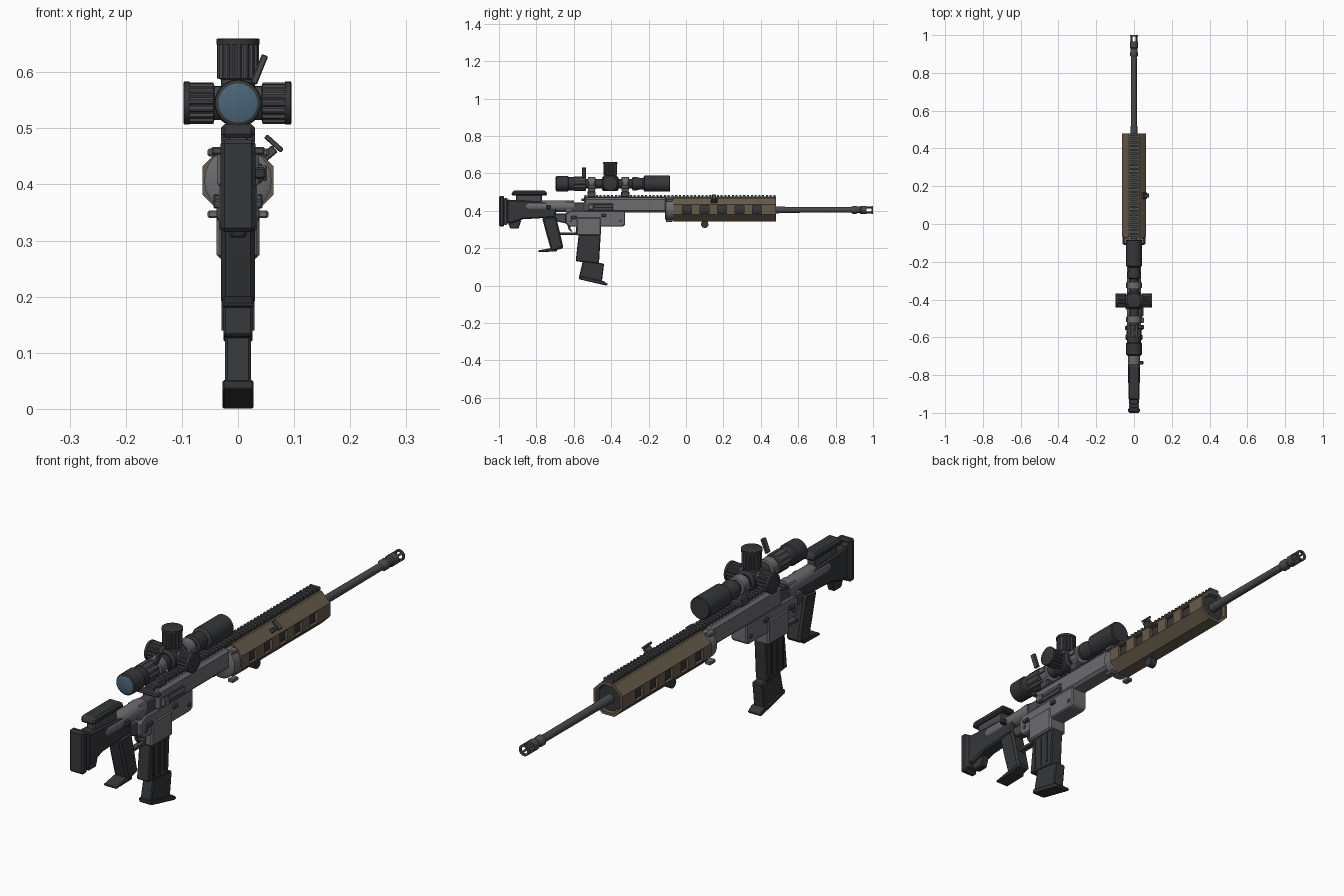
import bpy, bmesh
from math import sin, cos, pi, radians
from mathutils import Vector, Matrix


def material(name, r, g, b):
    m = bpy.data.materials.new(name)
    m.diffuse_color = (r, g, b, 1)
    return m


BLACK = material("black_polymer", 0.035, 0.037, 0.04)
STEEL = material("dark_steel", 0.065, 0.067, 0.072)
GREY = material("grey_alloy", 0.15, 0.15, 0.16)
TAN = material("tan", 0.135, 0.105, 0.068)
GLASS = material("glass", 0.07, 0.13, 0.19)


def finish(name, bm, mat, bevel=0, smooth=False):
    bmesh.ops.recalc_face_normals(bm, faces=bm.faces)
    me = bpy.data.meshes.new(name)
    bm.to_mesh(me)
    bm.free()
    me.materials.append(mat)
    if smooth:
        me.shade_smooth()
        me.set_sharp_from_angle(angle=radians(32))
    ob = bpy.data.objects.new(name, me)
    bpy.context.collection.objects.link(ob)
    if bevel:
        m = ob.modifiers.new("Bevel", 'BEVEL')
        m.width, m.segments, m.limit_method = bevel, 1, 'ANGLE'
    return ob


def add_box(bm, c, s, rot=0):
    mat = Matrix.Translation(c) @ Matrix.Rotation(rot, 4, 'Y') @ Matrix.Diagonal((*s, 1))
    bmesh.ops.create_cube(bm, size=1, matrix=mat)


def boxes(name, items, mat, bevel=0):
    bm = bmesh.new()
    for it in items:
        add_box(bm, *it)
    return finish(name, bm, mat, bevel)


def slab(name, x, y0, y1, z0, z1, mat, bevel=0.004):
    """Box of half width x, centred on the middle plane."""
    return boxes(name, [((0, (y0 + y1) / 2, (z0 + z1) / 2), (2 * x, y1 - y0, z1 - z0))], mat, bevel)


def profile(name, pts, x, mat, bevel=0.004):
    """Side outline of (y, z) points extruded across x."""
    bm = bmesh.new()
    f = bm.faces.new([bm.verts.new((-x, y, z)) for y, z in pts])
    r = bmesh.ops.extrude_face_region(bm, geom=[f])
    bmesh.ops.translate(bm, vec=(2 * x, 0, 0), verts=[v for v in r["geom"] if isinstance(v, bmesh.types.BMVert)])
    return finish(name, bm, mat, bevel)


def lathe(name, pts, mat, origin=(0, 0, 0), axis=(0, 1, 0), n=32, ribbed=(), turn=0, closed=False):
    """Revolve (distance, radius) points; ring indices in ribbed get grooves."""
    bm = bmesh.new()
    m = Matrix.Translation(origin) @ Vector(axis).to_track_quat('Z', 'Y').to_matrix().to_4x4()
    rings = []
    for k, (d, r) in enumerate(pts):
        ring = []
        for i in range(n):
            q = r * (0.9 if k in ribbed and i % 4 >= 2 else 1)
            a = 2 * pi * (i + turn) / n
            ring.append(bm.verts.new(m @ Vector((q * cos(a), q * sin(a), d))))
        rings.append(ring)
    pairs = list(zip(rings, rings[1:])) + ([(rings[-1], rings[0])] if closed else [])
    for a, b in pairs:
        for i in range(n):
            j = (i + 1) % n
            bm.faces.new((a[i], a[j], b[j], b[i]))
    if not closed:
        bm.faces.new(rings[0])
        bm.faces.new(rings[-1])
    return finish(name, bm, mat, smooth=n > 8)


# Stock
slab("butt_pad", 0.031, -1.0, -0.972, 0.315, 0.48, BLACK, 0.007)
slab("butt_plate", 0.027, -0.974, -0.955, 0.325, 0.468, STEEL)
profile("stock", [(-0.958, 0.335), (-0.93, 0.335), (-0.87, 0.355), (-0.7, 0.365), (-0.69, 0.41),
                  (-0.72, 0.445), (-0.958, 0.46)], 0.027, BLACK, 0.006)
lathe("buffer_tube", [(-0.86, 0.026), (-0.84, 0.031), (-0.6, 0.031)], GREY, (0, 0, 0.425), n=24)
profile("cheek_rest", [(-0.935, 0.483), (-0.925, 0.508), (-0.75, 0.508), (-0.74, 0.483)], 0.03, BLACK, 0.007)
slab("cheek_rest_post", 0.018, -0.91, -0.77, 0.44, 0.49, STEEL)
profile("stock_hook", [(-0.955, 0.345), (-0.94, 0.305), (-0.895, 0.305), (-0.88, 0.35)], 0.015, BLACK)
boxes("stock_button", [((0.034, -0.735, 0.42), (0.03, 0.02, 0.02))], BLACK, 0.003)

# Grip and trigger
profile("grip", [(-0.77, 0.365), (-0.695, 0.37), (-0.675, 0.29), (-0.655, 0.2), (-0.72, 0.183),
                 (-0.745, 0.27)], 0.03, BLACK, 0.008)
profile("grip_foot", [(-0.79, 0.18), (-0.79, 0.188), (-0.725, 0.2), (-0.69, 0.196), (-0.69, 0.182)], 0.028, BLACK, 0.003)
profile("trigger_guard", [(-0.68, 0.272), (-0.575, 0.272), (-0.575, 0.33), (-0.585, 0.33), (-0.59, 0.284),
                          (-0.68, 0.284)], 0.012, STEEL, 0.002)
profile("trigger", [(-0.635, 0.33), (-0.62, 0.33), (-0.617, 0.305), (-0.607, 0.29), (-0.617, 0.29), (-0.63, 0.305)],
        0.006, STEEL, 0.001)
profile("grip_bridge", [(-0.72, 0.35), (-0.72, 0.385), (-0.63, 0.385), (-0.63, 0.33)], 0.018, STEEL)

# Receiver
profile("lower_receiver", [(-0.645, 0.335), (-0.645, 0.385), (-0.62, 0.4), (-0.325, 0.4), (-0.325, 0.325),
                           (-0.34, 0.315), (-0.625, 0.315)], 0.034, GREY, 0.005)
slab("magazine_well", 0.038, -0.585, -0.455, 0.268, 0.365, GREY, 0.006)
profile("upper_receiver", [(-0.545, 0.39), (-0.545, 0.472), (-0.1, 0.472), (-0.1, 0.39)], 0.037, GREY, 0.011)
slab("receiver_rear", 0.024, -0.61, -0.54, 0.39, 0.445, STEEL)
slab("rear_hump", 0.026, -0.645, -0.605, 0.39, 0.45, GREY)
boxes("ejection_port", [((0.036, -0.455, 0.42), (0.014, 0.13, 0.036))], STEEL, 0.003)
boxes("port_cover", [((0.04, -0.44, 0.425), (0.018, 0.1, 0.014)), ((0.042, -0.51, 0.42), (0.02, 0.03, 0.028))], GREY, 0.003)
boxes("charging_handle", [((0, -0.55, 0.46), (0.095, 0.02, 0.014))], STEEL, 0.003)
boxes("side_controls", [((s * 0.036, y, z), (0.016, w, 0.016)) for s in (-1, 1)
                        for y, z, w in ((-0.6, 0.365, 0.03), (-0.44, 0.375, 0.025))], STEEL, 0.003)
for s in (-1, 1):
    for y in (-0.615, -0.35):
        lathe("receiver_pin", [(0.03, 0.009), (0.037, 0.009)], STEEL, (0, y, 0.345), (s, 0, 0), n=12)

# Magazine
profile("magazine", [(-0.572, 0.29), (-0.455, 0.29), (-0.465, 0.118), (-0.59, 0.13)], 0.026, BLACK)
profile("magazine_lower", [(-0.552, 0.132), (-0.438, 0.118), (-0.45, 0.018), (-0.573, 0.04)], 0.023, BLACK)
profile("magazine_base", [(-0.573, 0.052), (-0.572, 0.034), (-0.425, 0.0), (-0.418, 0.008), (-0.44, 0.024)],
        0.028, BLACK, 0.003)
boxes("magazine_ribs", [((s * 0.026, -0.525 + dy, 0.2), (0.006, 0.008, 0.12)) for s in (-1, 1)
                        for dy in (-0.035, 0, 0.035)], BLACK)

# Handguard: hollow octagon with side windows over a dark liner
AXIS = (0, 0, 0.407)
guard = lathe("handguard", [(-0.067, 0.068), (0.48, 0.068), (0.48, 0.056), (-0.067, 0.056)], TAN, AXIS,
              n=8, turn=0.5, closed=True)
cutter = boxes("window_cutter", [((0, 0.005 + 0.0935 * i, 0.407), (0.3, 0.047, 0.043)) for i in range(5)], TAN)
cutter.hide_render = True
cutter.hide_viewport = True
b = guard.modifiers.new("Windows", 'BOOLEAN')
b.object, b.solver = cutter, 'EXACT'
lathe("handguard_liner", [(-0.06, 0.049), (0.468, 0.049)], BLACK, AXIS, n=24)
lathe("barrel_nut", [(-0.112, 0.05), (-0.106, 0.06), (-0.068, 0.06), (-0.062, 0.056)], GREY, AXIS, n=24)
boxes("nut_lugs", [((sx * 0.042, -0.09, 0.402 + sz * 0.055), (0.024, 0.035, 0.014)) for sx in (-1, 1)
                   for sz in (-1, 1)], GREY, 0.003)

# Top rail with teeth
slab("rail_base", 0.017, -0.545, 0.48, 0.462, 0.476, STEEL, 0)
boxes("rail_teeth", [((0, -0.537 + 0.0202 * i, 0.479), (0.042, 0.011, 0.012)) for i in range(51)], STEEL)

# Handguard accessories
boxes("side_lug", [((0.055, 0.15, 0.455), (0.028, 0.035, 0.016), radians(-40)),
                   ((0.064, 0.15, 0.473), (0.04, 0.022, 0.009), radians(42))], STEEL, 0.002)
lathe("lower_stud", [(0, 0.012), (0.02, 0.012), (0.03, 0.018)], BLACK, (0, 0.1, 0.325), (0, 0, 1), n=16)
lathe("stud_loop", [(-0.014, 0.02), (0.014, 0.02)], BLACK, (0, 0.1, 0.328), (1, 0, 0), n=16)

# Barrel and muzzle device
B = (0, 0, 0.405)
lathe("barrel", [(0.4, 0.019), (0.5, 0.018), (0.56, 0.0155), (0.9, 0.0145)], STEEL, B)
lathe("muzzle_collar", [(0.88, 0.014), (0.892, 0.021), (0.91, 0.021), (0.915, 0.018), (0.93, 0.018),
                        (0.935, 0.022), (0.965, 0.022)], STEEL, B)
lathe("muzzle_ring", [(0.992, 0.022), (1.0, 0.022), (1.0, 0.014), (0.992, 0.014)], STEEL, B, closed=True)
boxes("muzzle_prongs", [((0.018 * cos(a), 0.979, 0.405 + 0.018 * sin(a)), (0.007, 0.034, 0.008), -a)
                        for a in [pi / 4 + i * pi / 2 for i in range(4)]], STEEL)

# Scope
S = (0, 0, 0.545)
lathe("scope_body", [(-0.695, 0.036), (-0.692, 0.041), (-0.632, 0.042), (-0.628, 0.037), (-0.57, 0.034), (-0.54, 0.026),
                     (-0.29, 0.026), (-0.285, 0.037), (-0.27, 0.037), (-0.24, 0.03), (-0.23, 0.03), (-0.222, 0.043),
                     (-0.088, 0.043), (-0.085, 0.04)], BLACK, S, n=40)
lathe("eyepiece_lens", [(-0.698, 0.033), (-0.697, 0.035), (-0.69, 0.035)], GLASS, S)
lathe("zoom_ring", [(-0.6, 0.037), (-0.597, 0.039), (-0.538, 0.039), (-0.535, 0.035)], STEEL, S, n=48, ribbed=(1, 2))
boxes("zoom_lever", [((0.038, -0.545, 0.605), (0.012, 0.022, 0.055), radians(22))], STEEL, 0.002)
lathe("turret_housing", [(-0.45, 0.03), (-0.442, 0.04), (-0.368, 0.04), (-0.36, 0.03)], BLACK, S, n=24)
for label, d, h in (("top", (0, 0, 1), 0.115), ("left", (-1, 0, 0), 0.097), ("right", (1, 0, 0), 0.095)):
    lathe(label + "_turret", [(0.02, 0.03), (0.042, 0.03), (0.044, 0.037), (h - 0.01, 0.037), (h - 0.009, 0.038),
                              (h - 0.002, 0.038), (h, 0.034)], STEEL, (0, -0.405, 0.545), d, n=64, ribbed=(2, 3))
    lathe(label + "_turret_cap", [(h - 0.011, 0.0383), (h - 0.001, 0.0383), (h + 0.0005, 0.035)], BLACK,
          (0, -0.405, 0.545), d)

# Scope mounts
for label, y in (("rear", -0.505), ("front", -0.325)):
    lathe(label + "_mount_ring", [(y - 0.02, 0.033), (y - 0.018, 0.036), (y + 0.018, 0.036), (y + 0.02, 0.033)], GREY, S, n=24)
    slab(label + "_mount_foot", 0.03, y - 0.022, y + 0.022, 0.472, 0.505, STEEL, 0.004)
    slab(label + "_mount_post", 0.022, y - 0.018, y + 0.018, 0.5, 0.53, GREY, 0)
    boxes(label + "_mount_clamp", [((s * 0.036, y, 0.545), (0.012, 0.03, 0.02)) for s in (-1, 1)], GREY, 0.002)
